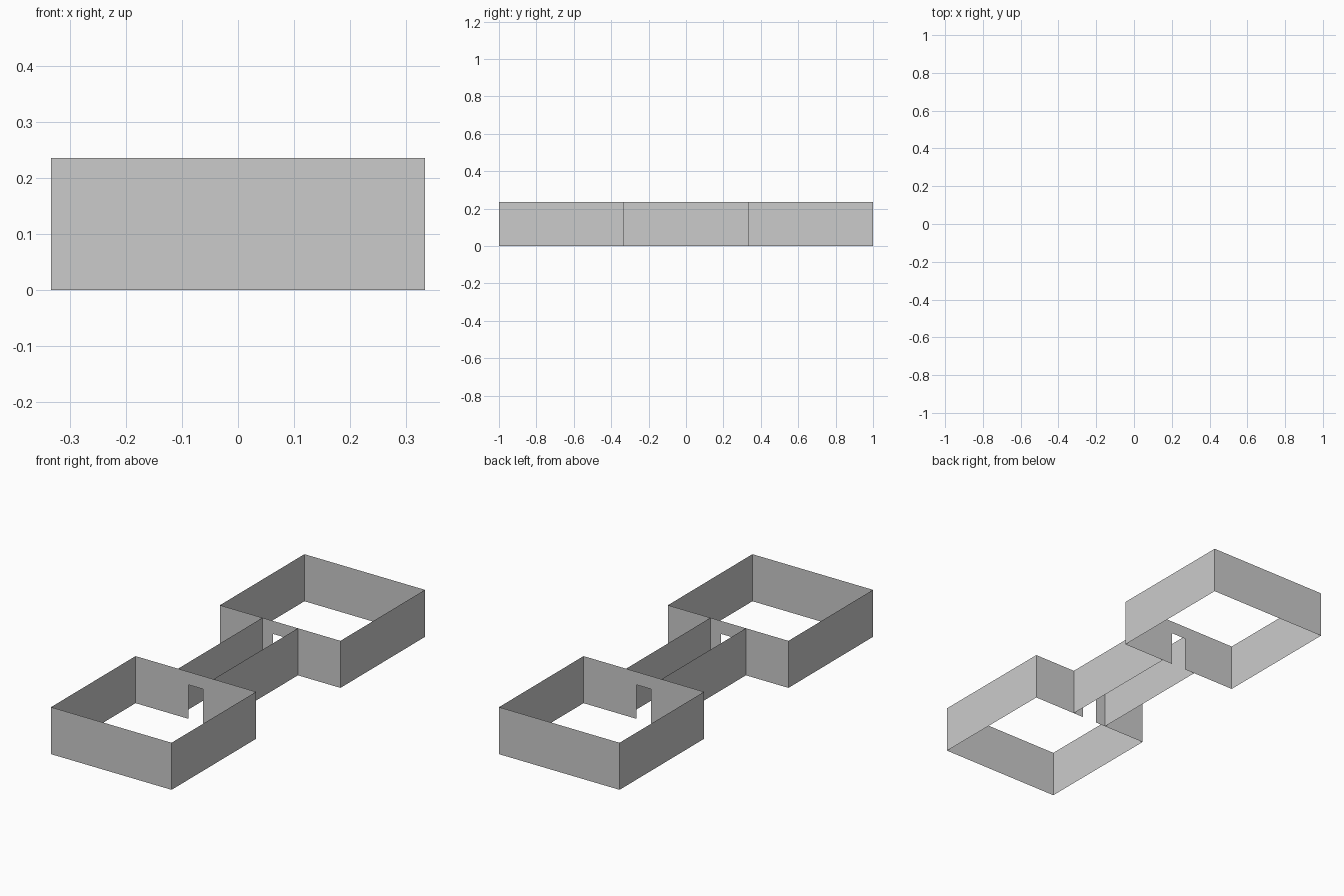
import bpy

if "Cube" in bpy.data.objects:
    bpy.data.objects.remove(bpy.data.objects["Cube"])

H = 0.235          # wall height
R = 0.333          # half room width / inner wall position
HALL = 0.098       # half corridor width
DOOR_W, DOOR_H = 0.041, 0.17


def make_mesh(name, verts, faces):
    mesh = bpy.data.meshes.new(name)
    mesh.from_pydata(verts, [], faces)
    obj = bpy.data.objects.new(name, mesh)
    bpy.context.collection.objects.link(obj)
    return obj


def sheet_walls(name, path):
    """Paper-thin walls standing on a floor-plan path."""
    n = len(path)
    verts = [(x, y, z) for z in (0, H) for x, y in path]
    return make_mesh(name, verts, [(i, i + 1, n + i + 1, n + i) for i in range(n - 1)])


def door_wall(name, y):
    """Wall with a doorway reaching the floor."""
    outline = [(-R, 0), (-DOOR_W, 0), (-DOOR_W, DOOR_H), (DOOR_W, DOOR_H),
               (DOOR_W, 0), (R, 0), (R, H), (DOOR_W, H), (-DOOR_W, H), (-R, H)]
    return make_mesh(name, [(x, y, z) for x, z in outline],
                     [(0, 1, 2, 8, 9), (2, 3, 7, 8), (3, 4, 5, 6, 7)])


# Two rooms, each with three plain walls and one doorway wall
for label, s in (("front", -1), ("back", 1)):
    sheet_walls(label + "_room_walls", [(-R, s * R), (-R, s), (R, s), (R, s * R)])
    door_wall(label + "_doorway_wall", s * R)

# Corridor side walls joining the rooms
for label, s in (("left", -1), ("right", 1)):
    sheet_walls(label + "_corridor_wall", [(s * HALL, -R), (s * HALL, R)])
